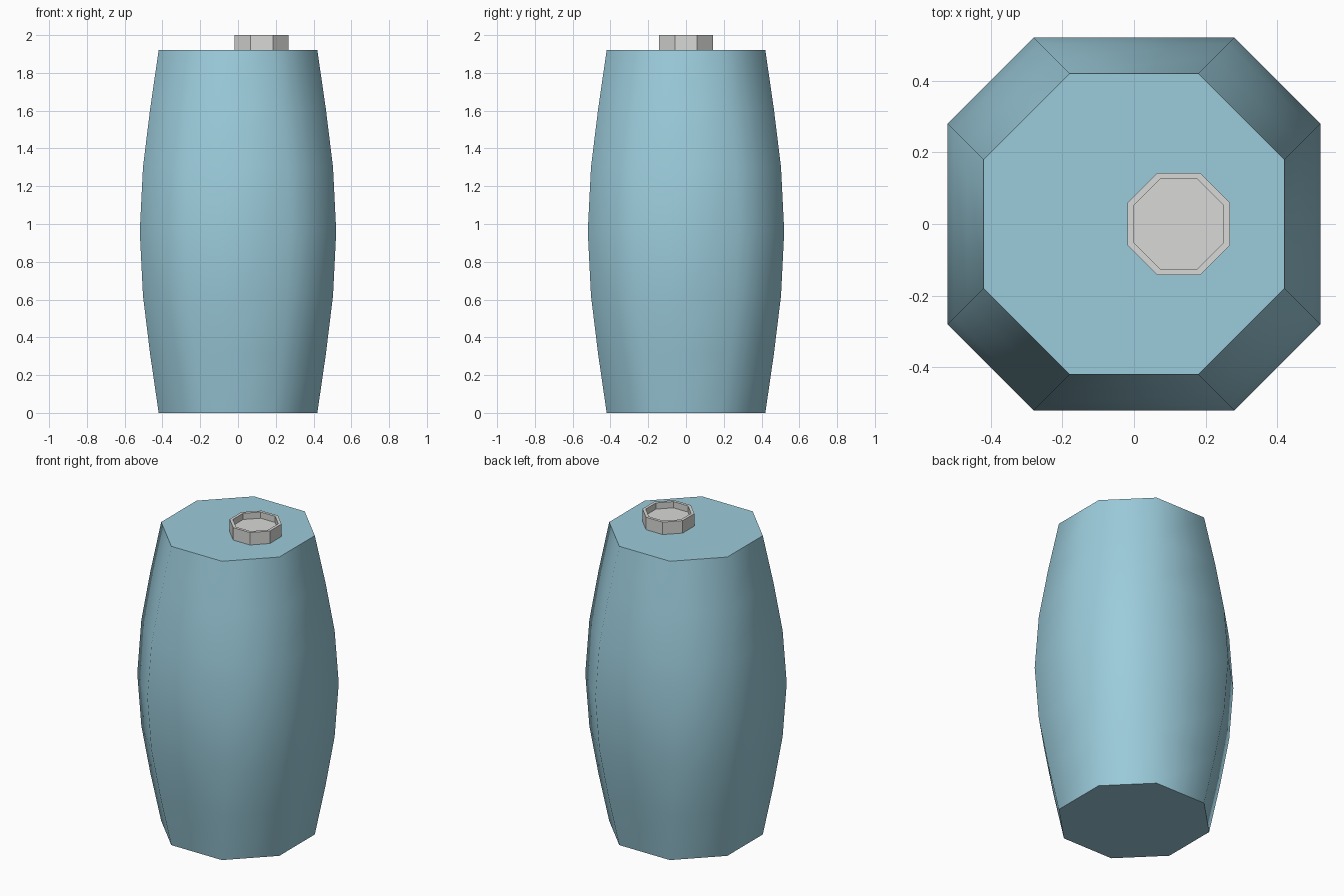
import bpy, bmesh, math

if "Cube" in bpy.data.objects:
    bpy.data.objects.remove(bpy.data.objects["Cube"])


def material(name, rgb):
    m = bpy.data.materials.new(name)
    m.diffuse_color = (*rgb, 1)
    m.use_nodes = True
    m.node_tree.nodes["Principled BSDF"].inputs["Base Color"].default_value = m.diffuse_color
    return m


def octagon(bm, h, cut, z, cx=0.0):
    """Ring of 8 verts: half width h, corners cut by 'cut'."""
    s = h - cut
    pts = [(h, -s), (h, s), (s, h), (-s, h), (-h, s), (-h, -s), (-s, -h), (s, -h)]
    return [bm.verts.new((cx + x, y, z)) for x, y in pts]


def loft(name, rings, mat, cx=0.0, smooth=False):
    """Skin a stack of octagons (half width, corner cut, z) and cap both ends."""
    bm = bmesh.new()
    loops = [octagon(bm, h, c, z, cx) for h, c, z in rings]
    for a, b in zip(loops, loops[1:]):
        for i in range(8):
            j = (i + 1) % 8
            f = bm.faces.new((a[i], a[j], b[j], b[i]))
            f.smooth = smooth
    for cap in (bm.faces.new(loops[0][::-1]), bm.faces.new(loops[-1])):
        for e in cap.edges:
            e.smooth = False
    me = bpy.data.meshes.new(name)
    bm.to_mesh(me)
    bm.free()
    me.materials.append(mat)
    ob = bpy.data.objects.new(name, me)
    bpy.context.collection.objects.link(ob)
    return ob


blue = material("pale blue", (0.33, 0.60, 0.71))
grey = material("light grey", (0.69, 0.69, 0.68))

# Barrel body, widest at mid height, with a constant corner cut
profile = [(0.42, 0.0), (0.465, 0.31), (0.503, 0.62), (0.52, 0.96),
           (0.503, 1.30), (0.465, 1.61), (0.42, 1.92)]
loft("barrel_body", [(h, 0.24, z) for h, z in profile], blue, smooth=True)

# Off-centre filler cap with a raised rim and recessed middle
k = 2 - math.sqrt(2)
loft("filler_cap", [(h, h * k, z) for h, z in
                    [(0.143, 1.915), (0.143, 2.0), (0.125, 2.0), (0.125, 1.96)]],
     grey, cx=0.125)
